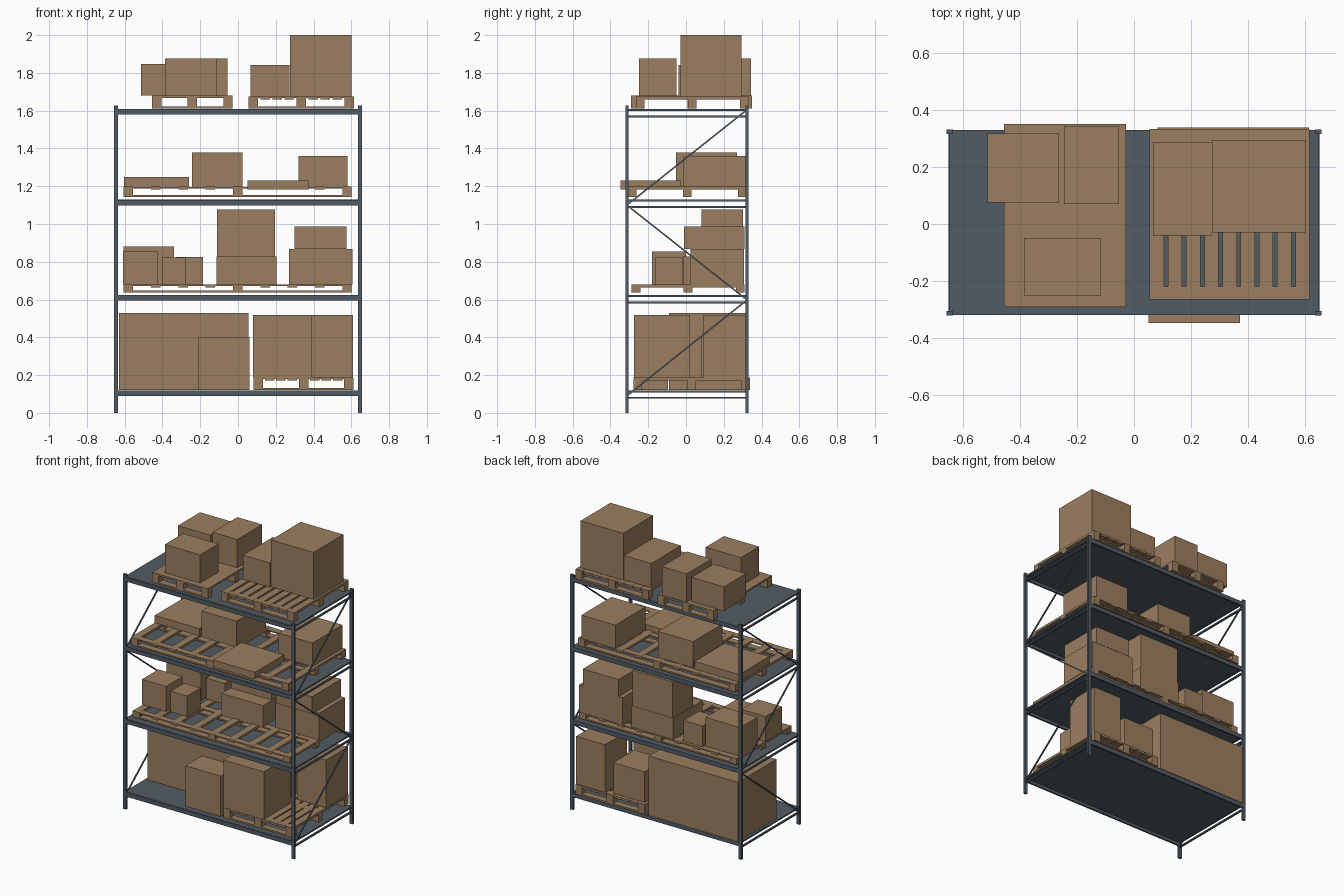
import bpy, bmesh
from mathutils import Vector


def material(name, rgb):
    m = bpy.data.materials.new(name)
    m.diffuse_color = (*rgb, 1)
    return m


CARD = material("cardboard_brown", (0.33, 0.21, 0.115))
STEEL = material("slate_steel", (0.085, 0.108, 0.128))


def boxes(name, spans, mat):
    """One object made of axis-aligned boxes (x0, x1, y0, y1, z0, z1)."""
    bm = bmesh.new()
    for x0, x1, y0, y1, z0, z1 in spans:
        verts = bmesh.ops.create_cube(bm, size=1)["verts"]
        bmesh.ops.scale(bm, verts=verts, vec=(x1 - x0, y1 - y0, z1 - z0))
        bmesh.ops.translate(bm, verts=verts,
                            vec=((x0 + x1) / 2, (y0 + y1) / 2, (z0 + z1) / 2))
    me = bpy.data.meshes.new(name)
    bm.to_mesh(me)
    bm.free()
    me.materials.append(mat)
    ob = bpy.data.objects.new(name, me)
    bpy.context.collection.objects.link(ob)
    return ob


def spread(a, b, width, n):
    """n equal spans of the given width from a to b."""
    return [(a + (b - a - width) * i / (n - 1),
             a + (b - a - width) * i / (n - 1) + width) for i in range(n)]


def pallet(name, x0, x1, y0, y1, z0, z1, solid=False):
    rows, cols = spread(y0, y1, 0.046, 3), spread(x0, x1, 0.05, 3)
    # bottom runners, blocks and cross boards
    parts = [(x0, x1, *r, z0, z0 + 0.01) for r in rows]
    parts += [(*c, *r, z0 + 0.01, z1 - 0.01) for r in rows for c in cols]
    if solid:
        parts.append((x0, x1, y0, y1, z1 - 0.012, z1))
    else:
        parts += [(x0, x1, *r, z1 - 0.009, z1 - 0.001) for r in rows]
        parts += [(*s, y0, y1, z1 - 0.016, z1) for s in spread(x0, x1, 0.05, 9)]
    boxes(name, parts, CARD)


def rod(name, a, b, size):
    """Square bar between two points."""
    a, b = Vector(a), Vector(b)
    d = b - a
    ob = boxes(name, [(-size / 2, size / 2, -size / 2, size / 2,
                       -d.length / 2, d.length / 2)], STEEL)
    ob.location = (a + b) / 2
    ob.rotation_euler = d.to_track_quat('Z', 'Y').to_euler()


# Rack uprights
FRONT, BACK = -0.313, 0.323
boxes("uprights", [(x - 0.011, x + 0.011, y - 0.0075, y + 0.0075, 0, 1.627)
                   for x in (-0.645, 0.645) for y in (FRONT, BACK)], STEEL)

# Shelves with front and back beams, plus side rails
for i, top in enumerate((0.119, 0.624, 1.129, 1.609)):
    boxes(f"shelf_{i + 1}", [(-0.638, 0.638, -0.31, 0.327, top - 0.009, top)], STEEL)
    boxes(f"shelf_beams_{i + 1}", [(-0.636, 0.636, y - 0.006, y + 0.006, top - 0.03, top - 0.001)
                                   for y in (FRONT, BACK)], STEEL)
    boxes(f"side_rails_{i + 1}", [(s * 0.642 - 0.006, s * 0.642 + 0.006, FRONT, BACK, z, z + 0.01)
                                  for s in (-1, 1) for z in (top - 0.044, top - 0.01)], STEEL)

# Diagonal bracing zigzags up both ends
zig = [(FRONT, 0.09), (BACK, 0.598), (FRONT, 1.1), (BACK, 1.605)]
for side in (-1, 1):
    for i, (p, q) in enumerate(zip(zig, zig[1:])):
        rod(f"brace_{'left' if side < 0 else 'right'}_{i + 1}",
            (side * 0.645, *p), (side * 0.645, *q), 0.008)

# Pallets
pallet("pallet_bottom", 0.082, 0.612, -0.278, 0.338, 0.121, 0.188)
pallet("pallet_second", -0.605, 0.602, -0.288, 0.31, 0.637, 0.68)
pallet("pallet_third", -0.605, 0.602, -0.308, 0.32, 1.143, 1.198)
pallet("pallet_top_left", -0.455, -0.028, -0.29, 0.35, 1.611, 1.68, solid=True)
pallet("pallet_top_right", 0.055, 0.615, -0.265, 0.332, 1.611, 1.675)

# Cartons on each shelf
cartons = {
    "bottom": [(-0.63, 0.055, -0.09, 0.33, 0.12, 0.53),
               (-0.21, 0.06, -0.275, -0.095, 0.12, 0.4),
               (0.08, 0.39, -0.275, 0.02, 0.188, 0.518),
               (0.39, 0.61, 0.09, 0.33, 0.188, 0.518),
               (0.10, 0.34, 0.08, 0.31, 0.188, 0.4)],
    "second": [(-0.61, -0.425, -0.18, 0.0, 0.68, 0.855),
               (-0.4, -0.275, -0.165, -0.018, 0.68, 0.823),
               (-0.605, -0.34, 0.08, 0.27, 0.68, 0.88),
               (-0.33, -0.185, 0.12, 0.29, 0.68, 0.825),
               (-0.115, 0.203, -0.015, 0.305, 0.68, 0.827),
               (-0.11, 0.197, 0.083, 0.303, 0.827, 1.076),
               (0.27, 0.605, 0.025, 0.308, 0.68, 0.867),
               (0.3, 0.574, -0.01, 0.31, 0.867, 0.986)],
    "third": [(-0.603, -0.26, -0.05, 0.28, 1.198, 1.25),
              (-0.243, 0.025, -0.052, 0.27, 1.198, 1.378),
              (0.05, 0.372, -0.347, -0.03, 1.182, 1.23),
              (0.32, 0.58, -0.012, 0.317, 1.198, 1.36)],
    "top": [(-0.513, -0.265, 0.075, 0.317, 1.68, 1.848),
            (-0.245, -0.055, 0.07, 0.343, 1.68, 1.876),
            (-0.386, -0.115, -0.25, -0.05, 1.68, 1.876),
            (0.066, 0.273, -0.04, 0.287, 1.675, 1.843),
            (0.274, 0.6, -0.03, 0.295, 1.675, 2.0)],
}
for shelf, spans in cartons.items():
    for i, span in enumerate(spans):
        boxes(f"carton_{shelf}_{i + 1}", [span], CARD)
